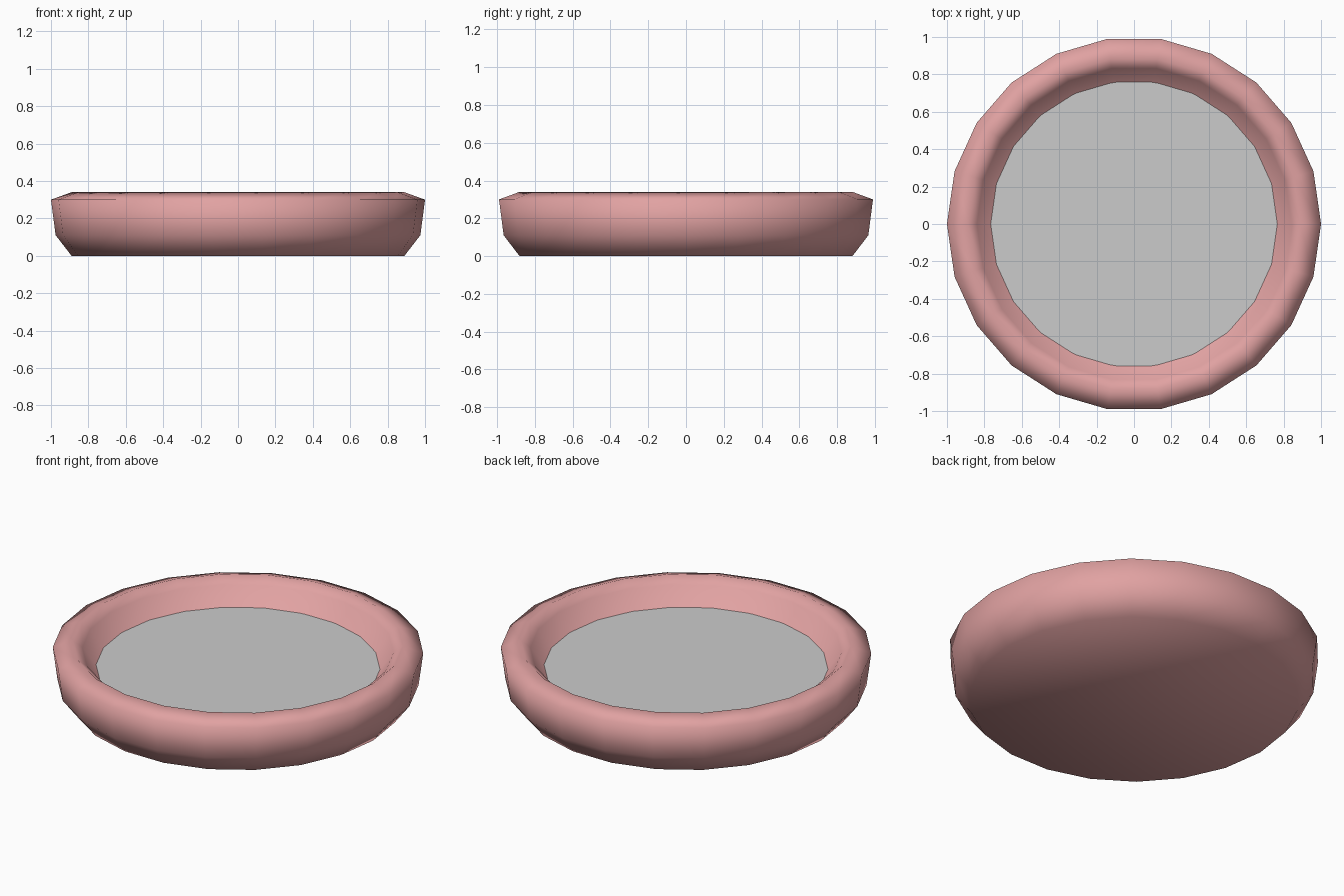
import bpy, bmesh
from math import pi, cos, sin

if "Cube" in bpy.data.objects:
    bpy.data.objects.remove(bpy.data.objects["Cube"])


def ring(bm, radius, z, sides):
    return [bm.verts.new((radius * cos(2 * pi * i / sides),
                          radius * sin(2 * pi * i / sides), z)) for i in range(sides)]


def lathe(name, profile, sides, smooth):
    """Revolve (radius, z) points and cap both ends."""
    bm = bmesh.new()
    rings = [ring(bm, r, z, sides) for r, z in profile]
    for a, b in zip(rings, rings[1:]):
        for i in range(sides):
            j = (i + 1) % sides
            bm.faces.new((a[i], a[j], b[j], b[i]))
    bm.faces.new(rings[0][::-1])
    bm.faces.new(rings[-1])
    for f in bm.faces:
        f.smooth = smooth
    mesh = bpy.data.meshes.new(name)
    bm.to_mesh(mesh)
    bm.free()
    obj = bpy.data.objects.new(name, mesh)
    bpy.context.collection.objects.link(obj)
    return obj


# Shallow dish: outer wall, rolled rim, sloping inner wall
dish = lathe("dish", [(0.89, 0.0), (0.975, 0.11), (1.0, 0.30), (0.89, 0.34),
                      (0.84, 0.30), (0.70, 0.11)], 22, True)
red = bpy.data.materials.new("red")
red.diffuse_color = (0.75, 0.36, 0.36, 1)
red.use_nodes = True
red.node_tree.nodes["Principled BSDF"].inputs["Base Color"].default_value = red.diffuse_color
dish.data.materials.append(red)

# Flat filling resting against the inner wall
lathe("filling", [(0.70, 0.115), (0.773, 0.20)], 20, False)
